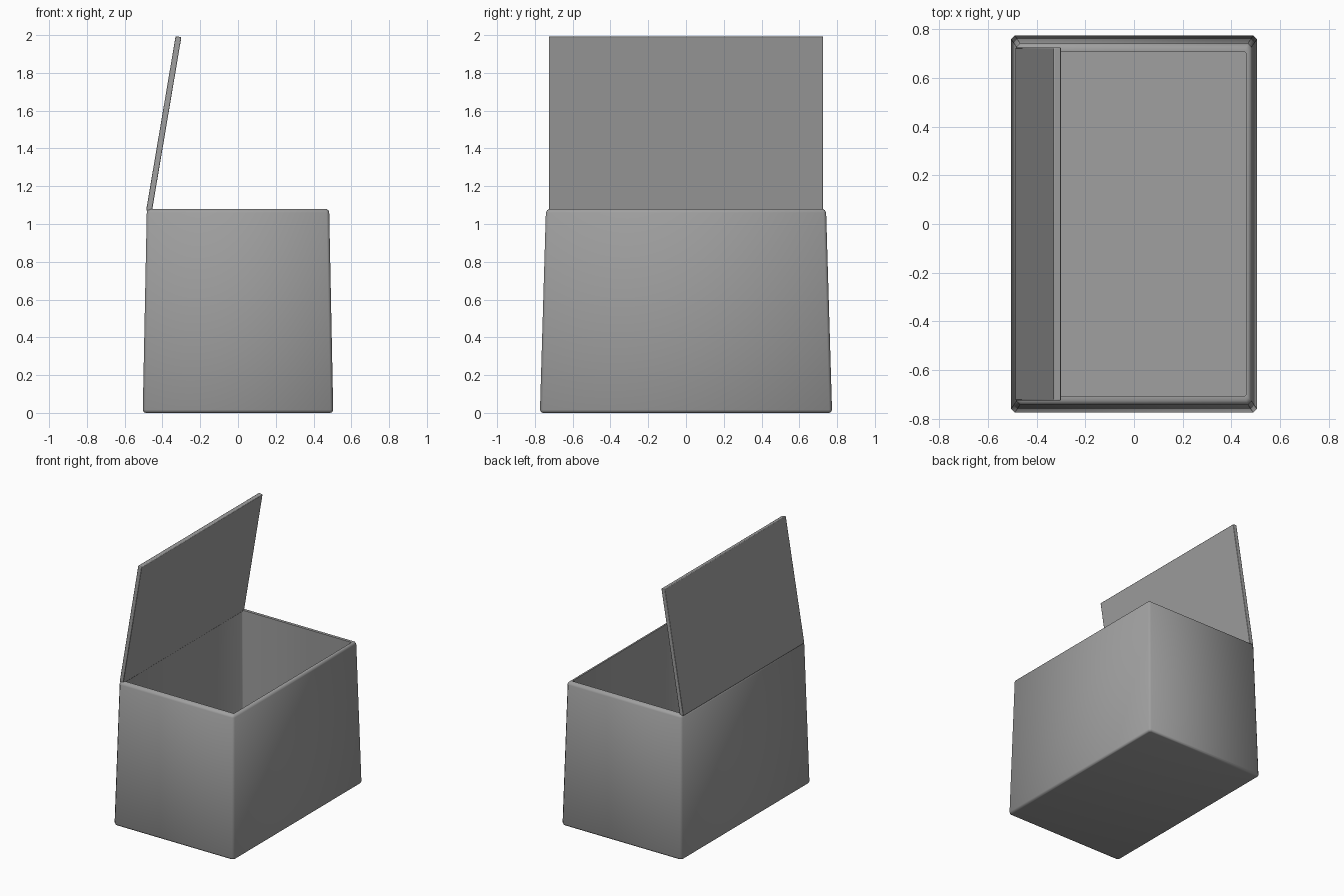
import bpy
import bmesh
import math

old = bpy.data.objects.get("Cube")
if old:
    bpy.data.objects.remove(old, do_unlink=True)

# Single plain grey
grey = bpy.data.materials.new("plain_grey")
grey.use_nodes = True
grey.diffuse_color = (0.35, 0.35, 0.35, 1)
bsdf = next(n for n in grey.node_tree.nodes if n.type == 'BSDF_PRINCIPLED')
bsdf.inputs["Base Color"].default_value = (0.35, 0.35, 0.35, 1)
bsdf.inputs["Roughness"].default_value = 0.7


def finish(bm, name):
    bmesh.ops.recalc_face_normals(bm, faces=bm.faces)
    mesh = bpy.data.meshes.new(name)
    bm.to_mesh(mesh)
    bm.free()
    mesh.materials.append(grey)
    obj = bpy.data.objects.new(name, mesh)
    bpy.context.collection.objects.link(obj)
    return obj


def smooth(obj, degrees):
    bpy.ops.object.select_all(action='DESELECT')
    obj.select_set(True)
    bpy.context.view_layer.objects.active = obj
    bpy.ops.object.shade_smooth_by_angle(angle=math.radians(degrees))


def ring(bm, x, y, z, c):
    """Rectangle of half sizes x, y with corners cut by c."""
    pts = [(x, y - c), (x - c, y), (c - x, y), (-x, y - c),
           (-x, c - y), (c - x, -y), (x - c, -y), (x, c - y)]
    return [bm.verts.new((px, py, z)) for px, py in pts]


# Tapered hollow box: outer base, walls, rounded rim, inner walls, floor
profile = [
    (0.488, 0.757, 0.000, 0.010),
    (0.499, 0.768, 0.004, 0.013),
    (0.504, 0.773, 0.016, 0.015),
    (0.483, 0.742, 1.060, 0.015),
    (0.479, 0.736, 1.072, 0.013),
    (0.469, 0.724, 1.080, 0.010),
    (0.459, 0.705, 1.078, 0.004),
    (0.476, 0.738, 0.030, 0.004),
]
bm = bmesh.new()
rings = [ring(bm, *p) for p in profile]
for a, b in zip(rings, rings[1:]):
    for i in range(8):
        j = (i + 1) % 8
        bm.faces.new((a[i], a[j], b[j], b[i]))
bm.faces.new(rings[0])
bm.faces.new(rings[-1])
box = finish(bm, "box_body")
smooth(box, 50)

# Open lid hinged on the right rim, leaning inward
height, thick, half_width = 0.935, 0.031, 0.725
bm = bmesh.new()
bmesh.ops.create_cube(bm, size=1)
for v in bm.verts:
    v.co.x *= thick
    v.co.y *= 2 * half_width
    v.co.z = (v.co.z + 0.5) * height
lid = finish(bm, "lid")
lid.location = (-0.471, 0, 1.070)
lid.rotation_euler = (0, math.radians(9.6), 0)
bevel = lid.modifiers.new("edge_bevel", 'BEVEL')
bevel.width = 0.004
bevel.segments = 2
smooth(lid, 50)
